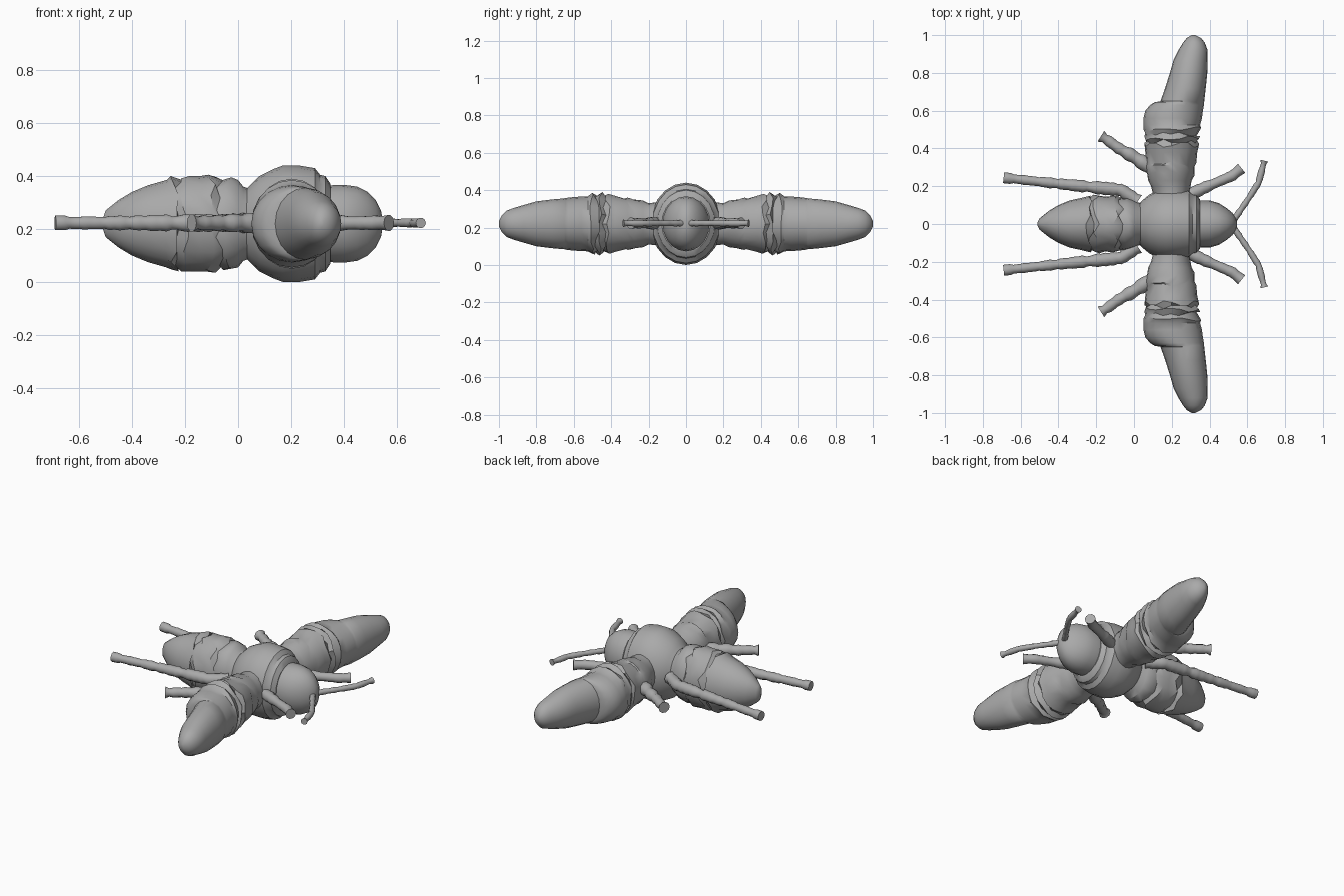
import bpy, bmesh, math, random
from mathutils import Vector

random.seed(4)
if "Cube" in bpy.data.objects:
    bpy.data.objects.remove(bpy.data.objects["Cube"])

MID = 0.22  # height of the shared centre plane

grey = bpy.data.materials.new("plain grey")
grey.use_nodes = True
grey.diffuse_color = (0.4, 0.4, 0.4, 1)
grey.node_tree.nodes["Principled BSDF"].inputs["Base Color"].default_value = (0.4, 0.4, 0.4, 1)


def loft(name, rings, sides=20, angle=35):
    """Skin rings of (centre, across vector, half height, crease depth)."""
    bm = bmesh.new()
    loops = []
    for centre, across, high, crease in rings:
        along = Vector((-across.y, across.x, 0)).normalized()
        loop = []
        for i in range(sides):
            a = 2 * math.pi * i / sides
            p = centre + across * math.cos(a) + Vector((0, 0, high * math.sin(a)))
            loop.append(bm.verts.new(p + along * random.uniform(-crease, crease)))
        loops.append(loop)
    for low, top in zip(loops, loops[1:]):
        for i in range(sides):
            j = (i + 1) % sides
            bm.faces.new((low[i], low[j], top[j], top[i]))
    bm.faces.new(loops[0][::-1])
    bm.faces.new(loops[-1])
    bmesh.ops.recalc_face_normals(bm, faces=bm.faces)
    mesh = bpy.data.meshes.new(name)
    bm.to_mesh(mesh)
    bm.free()
    mesh.materials.append(grey)
    obj = bpy.data.objects.new(name, mesh)
    bpy.context.collection.objects.link(obj)
    bpy.ops.object.select_all(action='DESELECT')
    obj.select_set(True)
    bpy.context.view_layer.objects.active = obj
    bpy.ops.object.shade_smooth_by_angle(angle=math.radians(angle))
    return obj


def mirror(obj, name):
    """Copy a left-hand part across the body line."""
    twin = obj.copy()
    twin.data = obj.data.copy()
    twin.name = name
    for v in twin.data.vertices:
        v.co.y = -v.co.y
    twin.data.flip_normals()
    bpy.context.collection.objects.link(twin)


def body(name, profile, crease=()):
    """Part along x from (x, half width, half height)."""
    rings = []
    for x, wide, high in profile:
        depth = 0.018 if crease and crease[0] < x < crease[1] else 0
        rings.append((Vector((x, 0, MID)), Vector((0, wide, 0)), high, depth))
    return loft(name, rings)


# Abdomen, with pleated bands near the waist
body("abdomen", [
    (-0.51, 0.01, 0.02), (-0.50, 0.03, 0.05), (-0.45, 0.07, 0.09), (-0.40, 0.10, 0.12),
    (-0.34, 0.125, 0.145), (-0.27, 0.14, 0.165), (-0.24, 0.15, 0.18), (-0.225, 0.135, 0.165),
    (-0.20, 0.155, 0.18), (-0.14, 0.145, 0.18), (-0.10, 0.15, 0.185), (-0.07, 0.135, 0.165),
    (-0.04, 0.14, 0.175), (0.0, 0.125, 0.165), (0.02, 0.115, 0.14), (0.08, 0.1, 0.12)],
    (-0.25, 0.0))

# Thorax
body("thorax", [
    (0.02, 0.10, 0.12), (0.05, 0.13, 0.15), (0.08, 0.155, 0.18), (0.13, 0.18, 0.205),
    (0.17, 0.19, 0.22), (0.23, 0.19, 0.22), (0.29, 0.18, 0.21), (0.31, 0.16, 0.185),
    (0.33, 0.155, 0.18), (0.35, 0.13, 0.15)])

# Head
body("head", [
    (0.31, 0.11, 0.13), (0.335, 0.14, 0.165), (0.35, 0.125, 0.145), (0.40, 0.125, 0.147),
    (0.45, 0.11, 0.14), (0.49, 0.085, 0.12), (0.52, 0.06, 0.09), (0.54, 0.03, 0.05),
    (0.545, 0.01, 0.02)])

# Wings: (y, rear edge, front edge, half height), rear lobe ending in a step
wing_profile = [
    (0.12, 0.11, 0.29, 0.12), (0.20, 0.09, 0.30, 0.11), (0.23, 0.075, 0.305, 0.125),
    (0.27, 0.07, 0.32, 0.13), (0.30, 0.06, 0.32, 0.14), (0.32, 0.065, 0.33, 0.135),
    (0.38, 0.06, 0.335, 0.15), (0.42, 0.055, 0.345, 0.16), (0.44, 0.065, 0.33, 0.148),
    (0.455, 0.055, 0.35, 0.17), (0.475, 0.06, 0.33, 0.15), (0.50, 0.05, 0.355, 0.165),
    (0.525, 0.05, 0.35, 0.147), (0.56, 0.05, 0.36, 0.146), (0.60, 0.06, 0.365, 0.143),
    (0.63, 0.085, 0.37, 0.14), (0.645, 0.11, 0.37, 0.138), (0.65, 0.14, 0.372, 0.136),
    (0.72, 0.165, 0.38, 0.13), (0.80, 0.19, 0.388, 0.12), (0.87, 0.21, 0.39, 0.10),
    (0.92, 0.235, 0.39, 0.085), (0.96, 0.26, 0.375, 0.07), (0.985, 0.28, 0.355, 0.045),
    (1.0, 0.305, 0.325, 0.015)]
wing_rings = []
for y, rear, front, high in wing_profile:
    depth = 0.014 if 0.41 < y < 0.51 or 0.26 < y < 0.33 else 0
    wing_rings.append((Vector(((rear + front) / 2, y, MID)),
                       Vector(((front - rear) / 2, 0, 0)), high, depth))
mirror(loft("left_wing", wing_rings), "right_wing")


def limb(name, path, start, end, knob):
    """Jointed limb along a bent path, lumpy, with a flared tip."""
    pts = [Vector((x, y, MID + 0.003)) for x, y in path]
    rings = []
    total = sum((b - a).length for a, b in zip(pts, pts[1:]))
    done = 0
    for a, b in zip(pts, pts[1:]):
        span = (b - a).length
        steps = max(2, round(span / 0.02))
        last = b is pts[-1]
        for i in range(steps + (1 if last else 0)):
            t = (done + span * i / steps) / total
            r = (start + (end - start) * t) * random.uniform(0.86, 1.12)
            if t > 0.95:
                r = knob
            side = Vector((b.y - a.y, a.x - b.x, 0)).normalized()
            rings.append((a.lerp(b, i / steps), side * r, r, 0))
        done += span
    mirror(loft("left_" + name, rings, 10, 40), "right_" + name)


limb("hind_leg", [(0.02, 0.12), (-0.07, 0.18), (-0.37, 0.21), (-0.60, 0.235), (-0.69, 0.245)],
     0.036, 0.022, 0.029)
limb("middle_leg", [(0.10, 0.29), (0.0, 0.355), (-0.08, 0.40), (-0.135, 0.44), (-0.175, 0.465)],
     0.04, 0.024, 0.034)
limb("front_leg", [(0.26, 0.14), (0.38, 0.195), (0.52, 0.255), (0.57, 0.295)],
     0.034, 0.026, 0.031)
limb("antenna", [(0.52, 0.01), (0.555, 0.06), (0.61, 0.14), (0.66, 0.22), (0.69, 0.335)],
     0.017, 0.016, 0.02)
